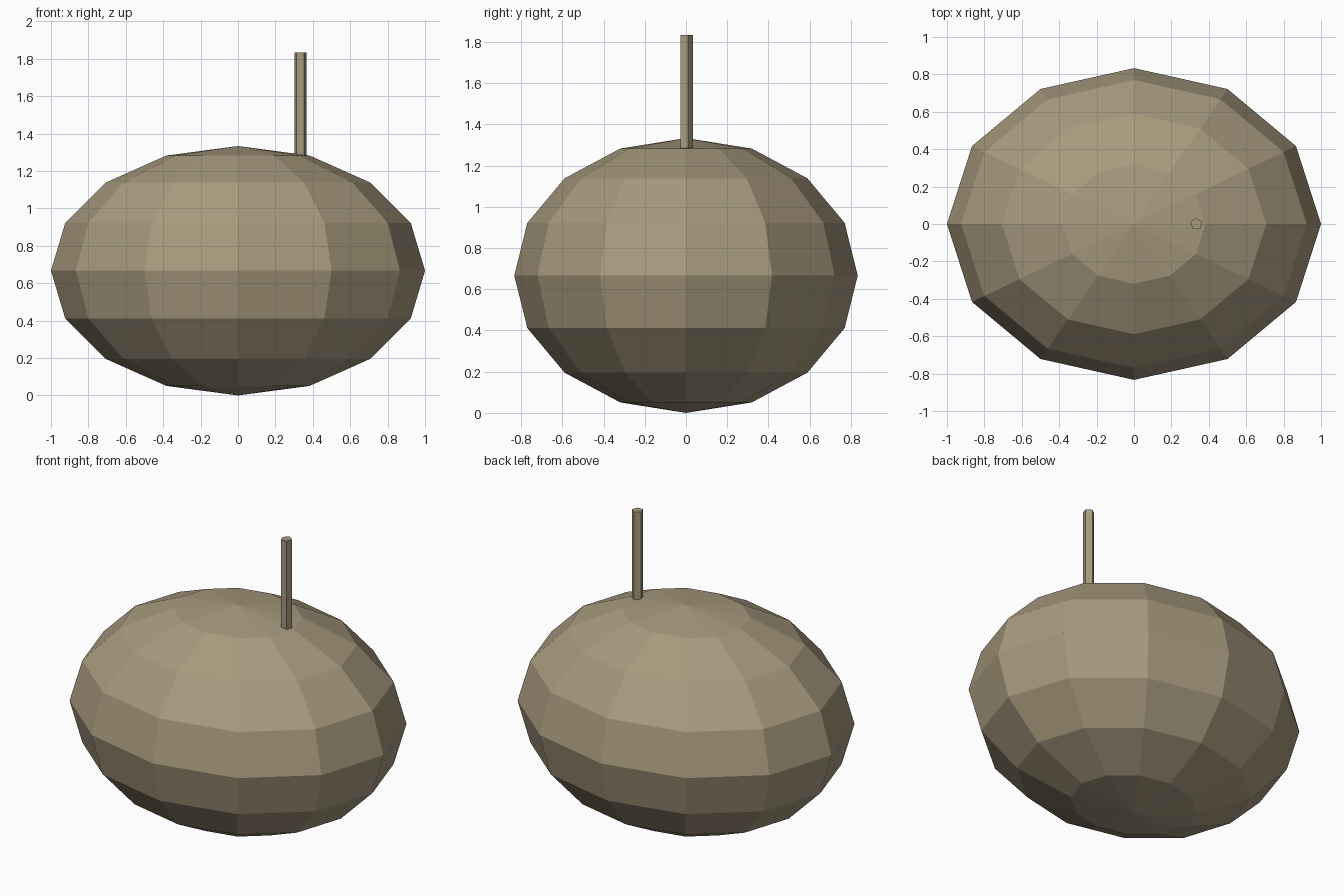
import bpy

cube = bpy.data.objects.get("Cube")
if cube:
    bpy.data.objects.remove(cube, do_unlink=True)

# Single flat colour for body and stem
tan = bpy.data.materials.new("dull_tan")
tan.use_nodes = True
colour = (0.39, 0.322, 0.208, 1.0)
tan.diffuse_color = colour
shader = next(n for n in tan.node_tree.nodes if n.type == 'BSDF_PRINCIPLED')
shader.inputs["Base Color"].default_value = colour
shader.inputs["Roughness"].default_value = 0.9


def finish(name):
    """Name the new object, colour it, bake its scale and keep it faceted."""
    part = bpy.context.object
    part.name = name
    part.data.materials.append(tan)
    bpy.ops.object.transform_apply(location=False, rotation=False, scale=True)
    bpy.ops.object.shade_flat()
    return part


# Faceted, flattened round body
bpy.ops.mesh.primitive_uv_sphere_add(segments=12, ring_count=8, radius=1,
                                     location=(0, 0, 2 / 3))
bpy.context.object.scale = (1, 5 / 6, 2 / 3)
finish("body")

# Thin five-sided stem, sunk slightly into the body
bpy.ops.mesh.primitive_cylinder_add(vertices=5, radius=1 / 30, depth=2 / 3,
                                    location=(1 / 3, 0, 1.5))
finish("stem")
